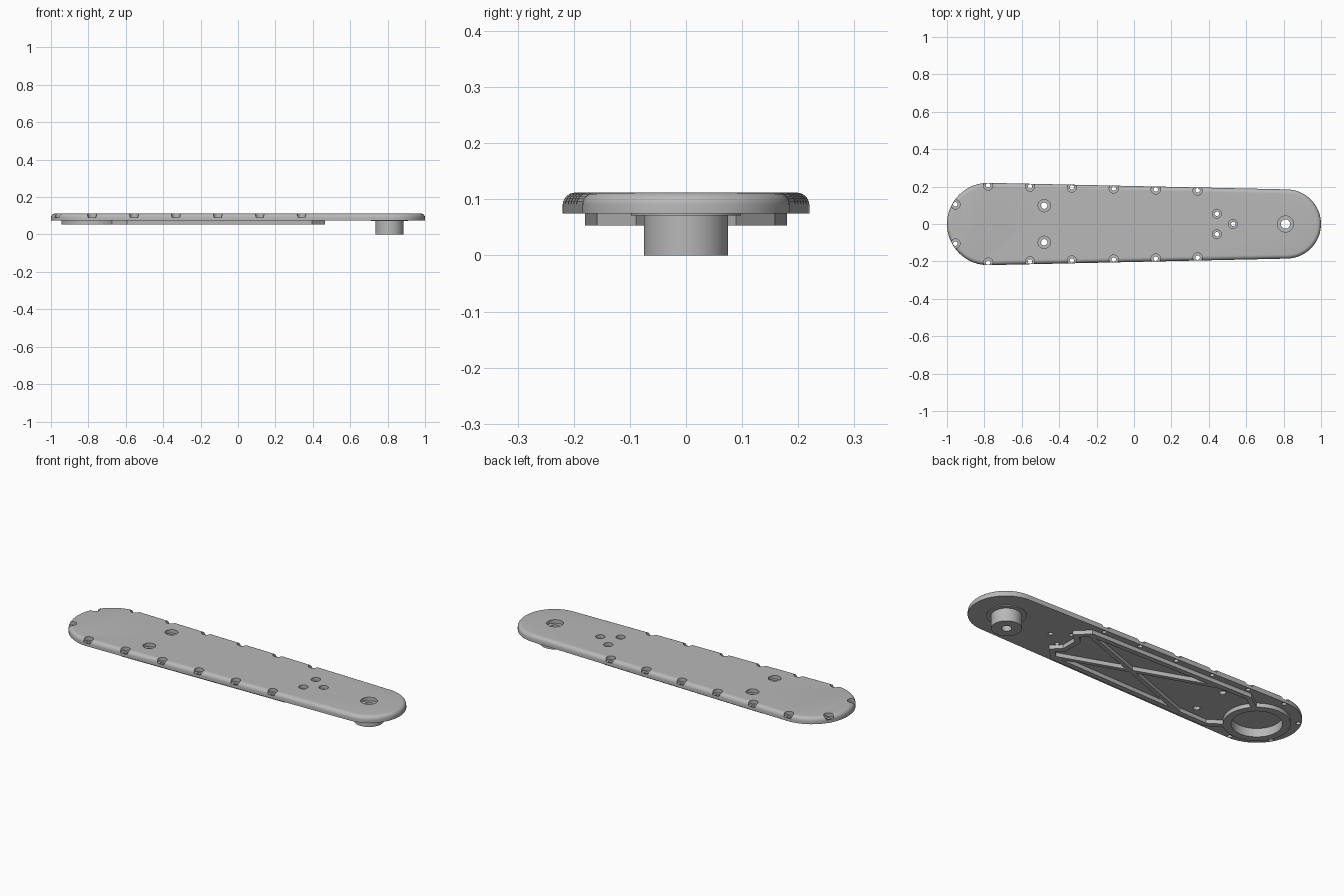
import bpy, bmesh, math
from mathutils import Vector

cube = bpy.data.objects.get("Cube")
if cube:
    bpy.data.objects.remove(cube, do_unlink=True)

grey = bpy.data.materials.new("light grey")
grey.use_nodes = True
colour = (0.48, 0.48, 0.48, 1)
grey.diffuse_color = colour
grey.node_tree.nodes["Principled BSDF"].inputs["Base Color"].default_value = colour

PLATE_LOW, PLATE_TOP, RIB_LOW = 0.075, 0.112, 0.053
BIG_END, SMALL_END = Vector((-0.78, 0)), Vector((0.815, 0))
BIG_R, SMALL_R = 0.22, 0.185


def finish(name, bm):
    bmesh.ops.recalc_face_normals(bm, faces=bm.faces)
    mesh = bpy.data.meshes.new(name)
    bm.to_mesh(mesh)
    bm.free()
    mesh.materials.append(grey)
    obj = bpy.data.objects.new(name, mesh)
    bpy.context.collection.objects.link(obj)
    return obj


def bridge(bm, a, b):
    for i in range(len(a)):
        j = (i + 1) % len(a)
        bm.faces.new((a[i], a[j], b[j], b[i]))


def loft(bm, rings, closed=False):
    """Skin a stack of point loops, capped or joined back to the start."""
    loops = [[bm.verts.new(p) for p in ring] for ring in rings]
    for a, b in zip(loops, loops[1:]):
        bridge(bm, a, b)
    if closed:
        bridge(bm, loops[-1], loops[0])
    else:
        bm.faces.new(loops[0][::-1])
        bm.faces.new(loops[-1])


def circle(x, y, r, z, n=32):
    return [(x + r * math.cos(math.tau * i / n), y + r * math.sin(math.tau * i / n), z)
            for i in range(n)]


def outline(inset, z, n=32):
    """Tapered plate outline: two arcs joined by tangents."""
    a = math.acos((BIG_R - SMALL_R) / (SMALL_END.x - BIG_END.x))
    points = []
    for centre, r, start, end in ((SMALL_END, SMALL_R, -a, a),
                                  (BIG_END, BIG_R, a, math.tau - a)):
        for i in range(n + 1):
            t = start + (end - start) * i / n
            points.append((centre.x + (r - inset) * math.cos(t),
                           (r - inset) * math.sin(t), z))
    return points


def stepped_hole(bm, x, y, small, big, seat, n=24):
    steps = ((small, 0.03), (small, seat), (big, seat), (big, 0.15))
    loft(bm, [circle(x, y, r, z, n) for r, z in steps])


# Plate with a rounded upper edge
ROUND = 0.022
bm = bmesh.new()
rings = [outline(0, PLATE_LOW)]
for i in range(7):
    t = math.pi / 2 * i / 6
    rings.append(outline(ROUND * (1 - math.cos(t)), PLATE_TOP - ROUND * (1 - math.sin(t))))
loft(bm, rings)
plate = finish("arm_plate", bm)

# Screw holes, rim notches and bearing pocket
bm = bmesh.new()
for side in (1, -1):
    for i in range(6):
        stepped_hole(bm, -0.78 + 0.224 * i, side * (0.206 - 0.0053 * i), 0.012, 0.025, 0.092)
    stepped_hole(bm, -0.955, side * 0.105, 0.012, 0.025, 0.092)
    stepped_hole(bm, -0.48, side * 0.098, 0.017, 0.033, 0.092)
    stepped_hole(bm, 0.443, side * 0.055, 0.012, 0.024, 0.092)
stepped_hole(bm, 0.53, 0, 0.012, 0.024, 0.092)
stepped_hole(bm, 0.81, 0, 0.025, 0.043, 0.092)
loft(bm, [circle(BIG_END.x, 0, 0.125, z, 64) for z in (0.03, 0.1)])
cutter = finish("hole_cutter", bm)
cutter.hide_render = True
cut = plate.modifiers.new("holes", "BOOLEAN")
cut.operation, cut.solver, cut.object = "DIFFERENCE", "EXACT", cutter
bpy.context.view_layer.objects.active = plate
bpy.ops.object.modifier_apply(modifier=cut.name)
bpy.data.objects.remove(cutter, do_unlink=True)


def tube(name, x, inner, outer, low, high):
    bm = bmesh.new()
    section = ((inner, low), (outer, low), (outer, high), (inner, high))
    loft(bm, [circle(x, 0, r, z, 64) for r, z in section], closed=True)
    return finish(name, bm)


# Round bosses underneath
tube("bearing_ring", BIG_END.x, 0.125, 0.165, RIB_LOW, PLATE_LOW + 0.001)
tube("pivot_peg", 0.81, 0.025, 0.075, 0, PLATE_LOW + 0.005)
tube("peg_collar", 0.81, 0.025, 0.098, 0.071, PLATE_LOW + 0.001)


def rib(name, path, width=0.028):
    """Flat bar following a path with mitred corners."""
    path = [Vector(p) for p in path]
    bm = bmesh.new()
    sections = []
    for i, p in enumerate(path):
        before = (p - path[i - 1]).normalized() if i else None
        after = (path[i + 1] - p).normalized() if i + 1 < len(path) else None
        before, after = before or after, after or before
        n1, n2 = (Vector((-d.y, d.x)) for d in (before, after))
        mitre = (n1 + n2).normalized()
        mitre *= width / 2 / mitre.dot(n1)
        a, b = p + mitre, p - mitre
        sections.append([(a.x, a.y, RIB_LOW), (b.x, b.y, RIB_LOW),
                         (b.x, b.y, PLATE_LOW + 0.001), (a.x, a.y, PLATE_LOW + 0.001)])
    loft(bm, sections)
    return finish(name, bm)


# Stiffening frame and crossed braces
half = [(-0.675, 0.108), (-0.59, 0.166), (0.39, 0.145), (0.445, 0.09), (0.4, 0.05)]
rib("rib_frame", half + [(x, -y) for x, y in reversed(half)])
for side, label in ((1, "left"), (-1, "right")):
    rib("cross_brace_" + label, [(0.39, -0.135 * side), (-0.42, 0.16 * side)], 0.022)

# Smooth curved walls, keep machined edges crisp
bpy.ops.object.select_all(action="DESELECT")
for obj in bpy.context.collection.objects:
    if obj.type == "MESH" and grey.name in obj.data.materials:
        obj.select_set(True)
bpy.context.view_layer.objects.active = plate
bpy.ops.object.shade_smooth_by_angle(angle=math.radians(30))
